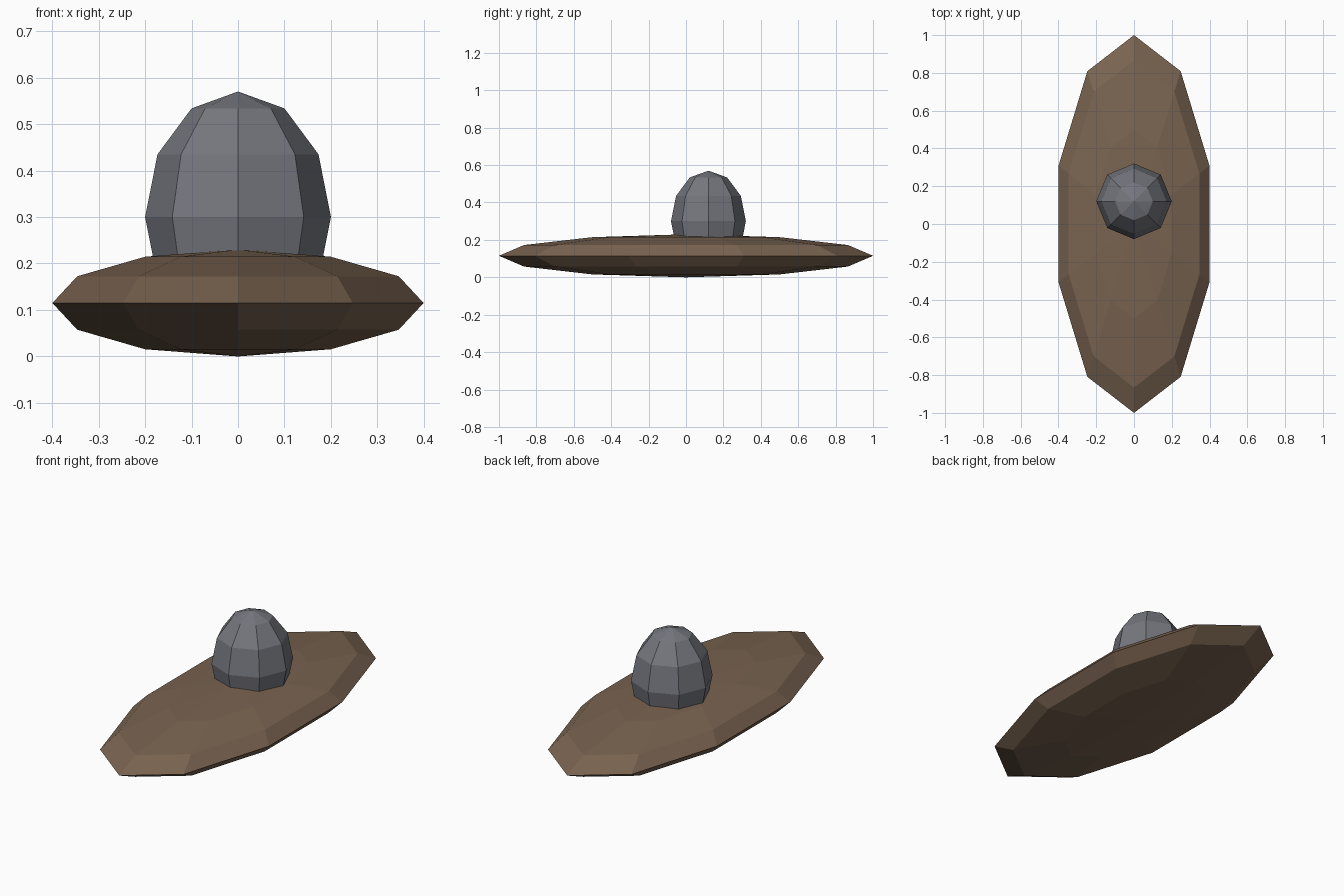
import bpy
import bmesh
from math import sin, cos, pi
from mathutils import Vector

if "Cube" in bpy.data.objects:
    bpy.data.objects.remove(bpy.data.objects["Cube"])


def ellipsoid(name, centre, radii, segments, rings, color):
    """Faceted ellipsoid with a vertex column on the +y axis."""
    bm = bmesh.new()
    c = Vector(centre)

    def vert(ring, seg):
        p, a = pi * ring / rings, 2 * pi * seg / segments
        return bm.verts.new(c + Vector((radii[0] * sin(p) * sin(a),
                                        radii[1] * sin(p) * cos(a),
                                        radii[2] * cos(p))))

    top, bottom = vert(0, 0), vert(rings, 0)
    loops = [[vert(r, s) for s in range(segments)] for r in range(1, rings)]
    for s in range(segments):
        t = (s + 1) % segments
        bm.faces.new((top, loops[0][s], loops[0][t]))
        bm.faces.new((bottom, loops[-1][t], loops[-1][s]))
        for a, b in zip(loops, loops[1:]):
            bm.faces.new((a[s], b[s], b[t], a[t]))
    bmesh.ops.recalc_face_normals(bm, faces=bm.faces)
    mesh = bpy.data.meshes.new(name)
    bm.to_mesh(mesh)
    bm.free()
    mat = bpy.data.materials.new(name + "_material")
    mat.diffuse_color = (*color, 1)
    mat.use_nodes = True
    mat.node_tree.nodes["Principled BSDF"].inputs["Base Color"].default_value = mat.diffuse_color
    mesh.materials.append(mat)
    obj = bpy.data.objects.new(name, mesh)
    bpy.context.collection.objects.link(obj)
    return obj


# Long flattened brown body
ellipsoid("hull", (0, 0, 0.115), (0.42, 1.0, 0.115), 10, 6, (0.19, 0.125, 0.08))
# Grey dome sunk into the body, slightly behind the middle
ellipsoid("dome", (0, 0.12, 0.30), (0.2, 0.2, 0.27), 8, 6, (0.18, 0.185, 0.21))
